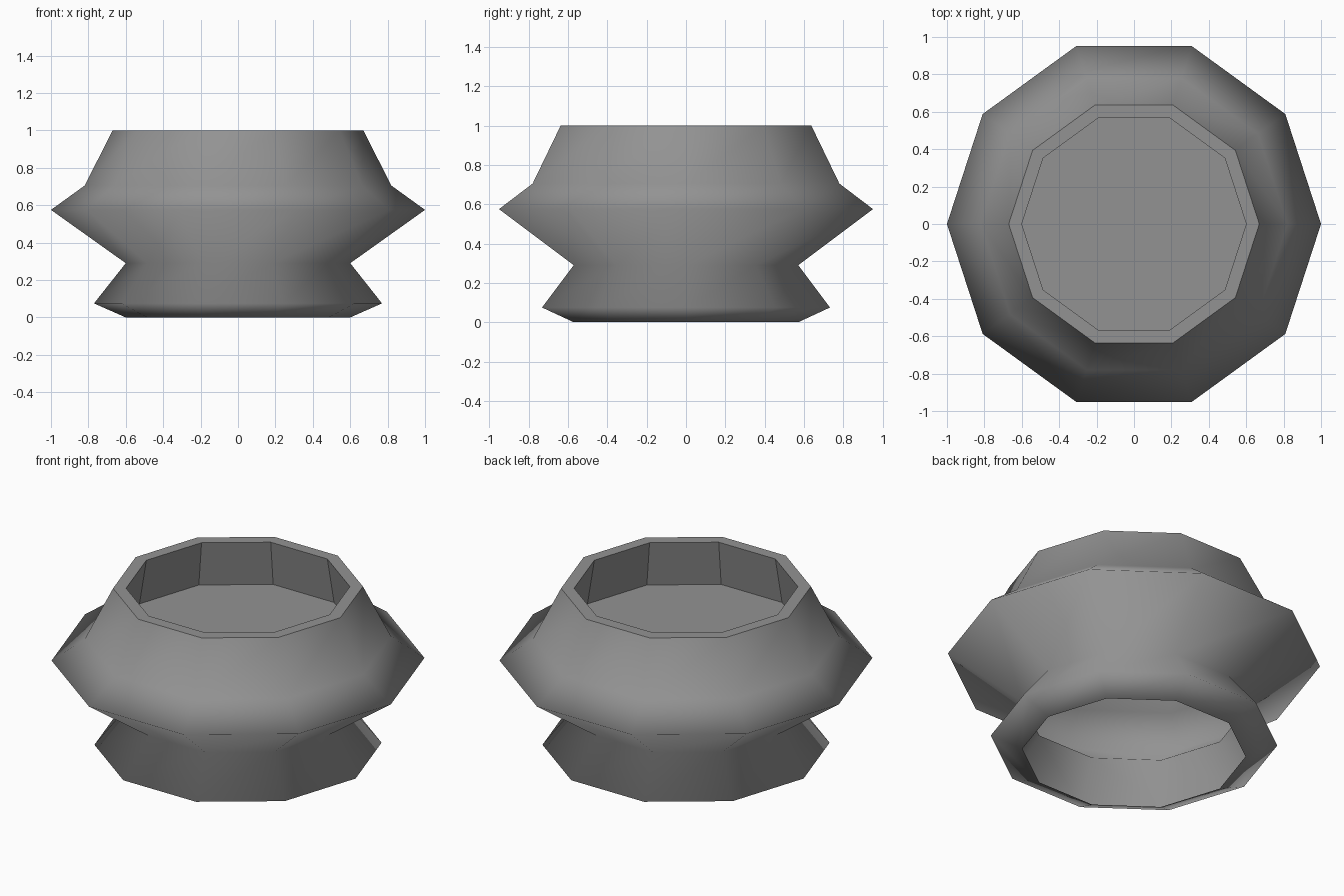
import bpy, bmesh, math

cube = bpy.data.objects.get("Cube")
if cube:
    bpy.data.objects.remove(cube, do_unlink=True)

SIDES = 10

# Single flat grey
grey = bpy.data.materials.new("stone grey")
grey.use_nodes = True
color = (0.29, 0.29, 0.29, 1)
grey.diffuse_color = color
grey.node_tree.nodes["Principled BSDF"].inputs["Base Color"].default_value = color

# Profile (radius, height): hollow outer shell, then rim and recess
shell = [(0.60, 0), (0.77, 0.075), (0.60, 0.29), (1.0, 0.575), (0.82, 0.705), (0.67, 1.0)]
recess = [(0.60, 1.0), (0.645, 0.73)]

bm = bmesh.new()


def ring(radius, height):
    angles = [math.tau * i / SIDES for i in range(SIDES)]
    return [bm.verts.new((radius * math.cos(a), radius * math.sin(a), height)) for a in angles]


rings = [ring(r, z) for r, z in shell + recess]

# Outer walls are smooth, rim and recess walls are flat
for level, (low, high) in enumerate(zip(rings, rings[1:])):
    for i in range(SIDES):
        j = (i + 1) % SIDES
        face = bm.faces.new((low[i], low[j], high[j], high[i]))
        face.smooth = level < len(shell) - 1

# Recess floor
bm.faces.new(rings[-1])

mesh = bpy.data.meshes.new("pot")
bm.to_mesh(mesh)
bm.free()
mesh.materials.append(grey)
pot = bpy.data.objects.new("pot", mesh)
bpy.context.collection.objects.link(pot)
